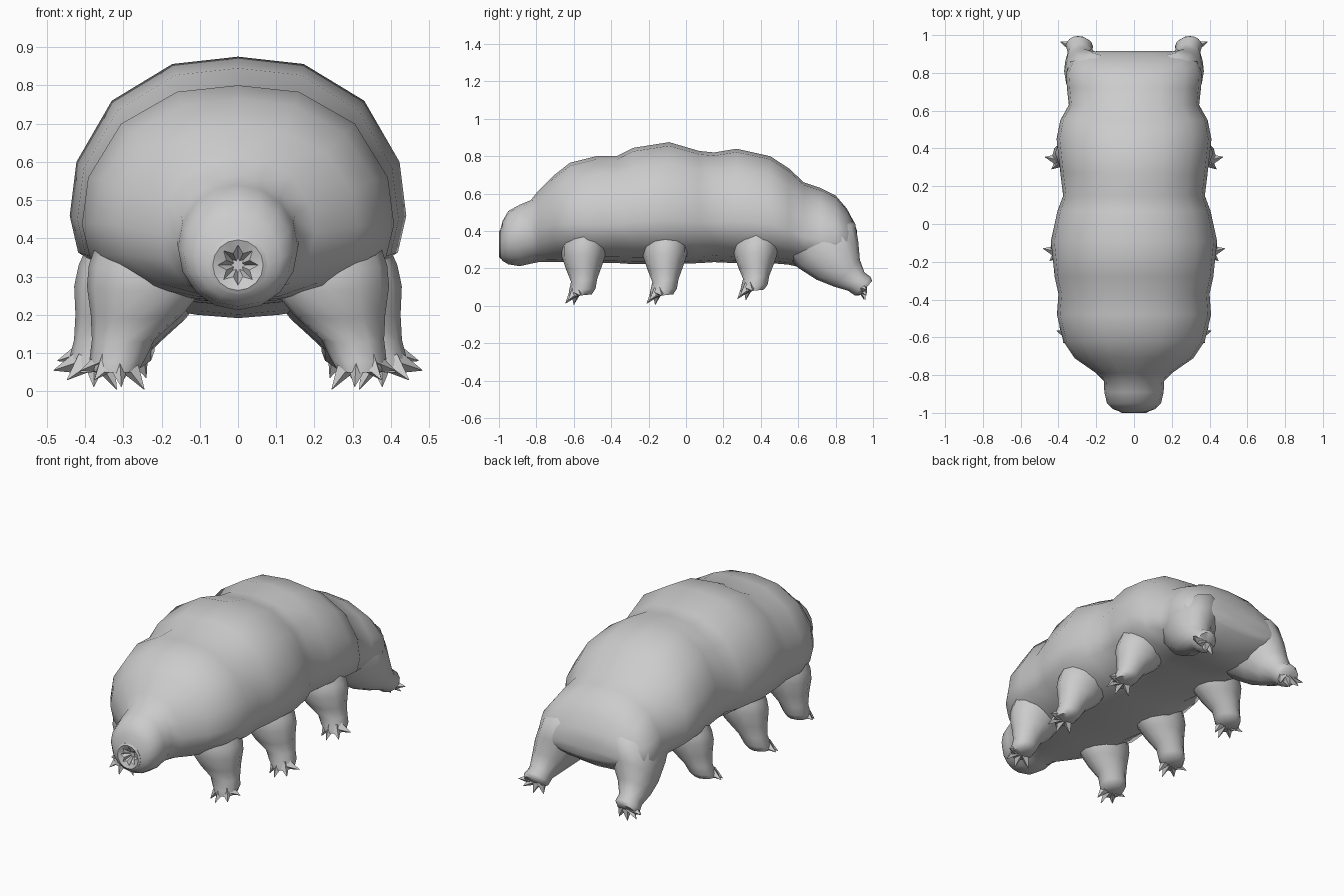
import bpy, bmesh
from math import sin, cos, pi, radians
from mathutils import Vector

if "Cube" in bpy.data.objects:
    bpy.data.objects.remove(bpy.data.objects["Cube"])

N = 16


def loft(name, rings, smooth=50):
    """Skin a list of equal-length rings and cap both ends."""
    bm = bmesh.new()
    loops = [[bm.verts.new(p) for p in r] for r in rings]
    n = len(rings[0])
    for a, b in zip(loops, loops[1:]):
        for i in range(n):
            bm.faces.new((a[i], a[(i + 1) % n], b[(i + 1) % n], b[i]))
    for loop in (loops[0], loops[-1]):
        c = sum((v.co for v in loop), Vector()) / n
        cv = bm.verts.new(c)
        for i in range(n):
            bm.faces.new((loop[i], loop[(i + 1) % n], cv))
    bmesh.ops.recalc_face_normals(bm, faces=bm.faces)
    me = bpy.data.meshes.new(name)
    bm.to_mesh(me)
    bm.free()
    ob = bpy.data.objects.new(name, me)
    bpy.context.collection.objects.link(ob)
    if smooth:
        bpy.ops.object.select_all(action='DESELECT')
        ob.select_set(True)
        bpy.context.view_layer.objects.active = ob
        bpy.ops.object.shade_smooth_by_angle(angle=radians(smooth))
    return ob


# body cross-section: half profile (x, height), mirrored into a full ring
HALF = [(0, 1), (.39, .97), (.75, .82), (.96, .57), (1, .35), (.95, .2),
        (.6, .04), (.3, 0), (0, -.02)]
SECTION = HALF + [(-x, z) for x, z in HALF[-2:0:-1]]


def body_ring(y, top, bottom, w, k):
    """k blends a circle (0) into the body section (1)."""
    pts = []
    for i, (sx, sz) in enumerate(SECTION):
        a = 2 * pi * i / N
        x = k * sx + (1 - k) * sin(a)
        z = k * sz + (1 - k) * (cos(a) + 1) / 2
        pts.append((w * x, y, bottom + (top - bottom) * z))
    return pts


# body stations: y, top z, bottom z, half width, blend
BODY = [(-.92, .40, .26, .07, 0), (-.993, .405, .257, .074, 0),
        (-.98, .455, .24, .112, 0), (-.95, .507, .222, .143, 0),
        (-.89, .54, .212, .157, 0), (-.83, .565, .225, .16, 0),
        (-.79, .615, .235, .20, .2), (-.71, .695, .24, .315, .5),
        (-.62, .765, .24, .375, .8), (-.48, .80, .24, .408, 1),
        (-.37, .80, .24, .40, 1), (-.28, .845, .235, .42, 1),
        (-.09, .875, .235, .44, 1), (.07, .828, .24, .405, 1),
        (.15, .82, .245, .375, 1), (.27, .84, .24, .39, 1),
        (.45, .80, .24, .41, 1), (.55, .735, .23, .39, 1),
        (.63, .66, .21, .345, 1), (.72, .63, .20, .355, 1),
        (.80, .59, .21, .36, 1), (.86, .52, .25, .335, 1),
        (.90, .445, .28, .27, .9), (.915, .40, .30, .2, .8)]
loft("body", [body_ring(*s) for s in BODY], 85)


# mouth: slim lip, then a star-shaped opening sinking into the snout
def mouth_ring(y, r, star=1.0):
    pts = []
    for i in range(N):
        a, q = 2 * pi * i / N, r * (star if i % 2 else 1)
        pts.append((q * sin(a), y, .33 + q * cos(a)))
    return pts


loft("mouth", [mouth_ring(-.955, .02, .6), mouth_ring(-.99, .053, .62),
               mouth_ring(-1.0, .066), mouth_ring(-.994, .076),
               mouth_ring(-.925, .07)], 40)


def leg_ring(side, x, y, z, rx, ry, tilt):
    t = radians(tilt)
    return [(side * (x + rx * cos(a)), y + ry * sin(a) * cos(t), z + ry * sin(a) * sin(t))
            for a in (2 * pi * i / 12 for i in range(12))]


def claw(name, base, tip, r=.03):
    """Four-sided spike."""
    base, tip = Vector(base), Vector(tip)
    d = (tip - base).normalized()
    u = d.cross(Vector((0, 0, 1))).normalized()
    v = d.cross(u)
    ring = lambda c, s: [c + (u * cos(i * pi / 2) + v * sin(i * pi / 2)) * s for i in range(4)]
    loft(name, [ring(base, r), ring(tip, .001)], 0)


# walking legs: name, x shift, y, z shift, outward lean of the foot
WALK = [("front_leg", 0, -.545, 0, 0), ("middle_leg", .02, -.11, 0, .04),
        ("third_leg", .01, .375, .025, .04)]
# leg rings: x, y, z, x radius, y radius
PROFILE = [(.235, .0, .40, .13, .10), (.235, .0, .33, .155, .12), (.24, .0, .275, .155, .12),
           (.265, -.0, .20, .12, .095), (.30, .0, .135, .082, .07),
           (.315, -.01, .085, .073, .072), (.32, -.02, .055, .06, .062)]
FAN = [(-.075, -.055, .005), (-.015, -.10, .012), (.055, -.085, .03), (.09, -.02, .055)]
# rear legs reach backward and flow out of the rump
REAR = [(.17, .65, .40, .16, .17, 30), (.21, .75, .325, .15, .195, 38),
        (.245, .81, .24, .125, .15, 42), (.272, .86, .175, .092, .10, 46),
        (.285, .91, .13, .066, .066, 48), (.29, .945, .105, .072, .065, 50),
        (.295, .963, .095, .055, .05, 50)]
REAR_TIPS = [(.24, .95, .035), (.30, .96, .03), (.36, .965, .055), (.39, .965, .09)]

for side, tag in ((1, "right"), (-1, "left")):
    for name, dx, y, dz, lean in WALK:
        n = len(PROFILE) - 1
        loft(f"{name}_{tag}", [leg_ring(side, px + dx + lean * i / n, y + py, pz + dz * i / n, rx, ry, 6)
                               for i, (px, py, pz, rx, ry) in enumerate(PROFILE)], 60)
        fx = .32 + dx + lean
        for j, (cx, cy, cz) in enumerate(FAN):
            claw(f"{name}_claw_{j + 1}_{tag}",
                 (side * (fx + cx * .4), y - .03 + cy * .2, .075 + dz),
                 (side * (fx + cx + lean * .3), y + cy, cz + dz))
    loft(f"rear_leg_{tag}", [leg_ring(side, *r) for r in REAR], 60)
    for j, (tx, ty, tz) in enumerate(REAR_TIPS):
        claw(f"rear_claw_{j + 1}_{tag}", (side * (.26 + .022 * j), .94, .095), (side * tx, ty, tz))
